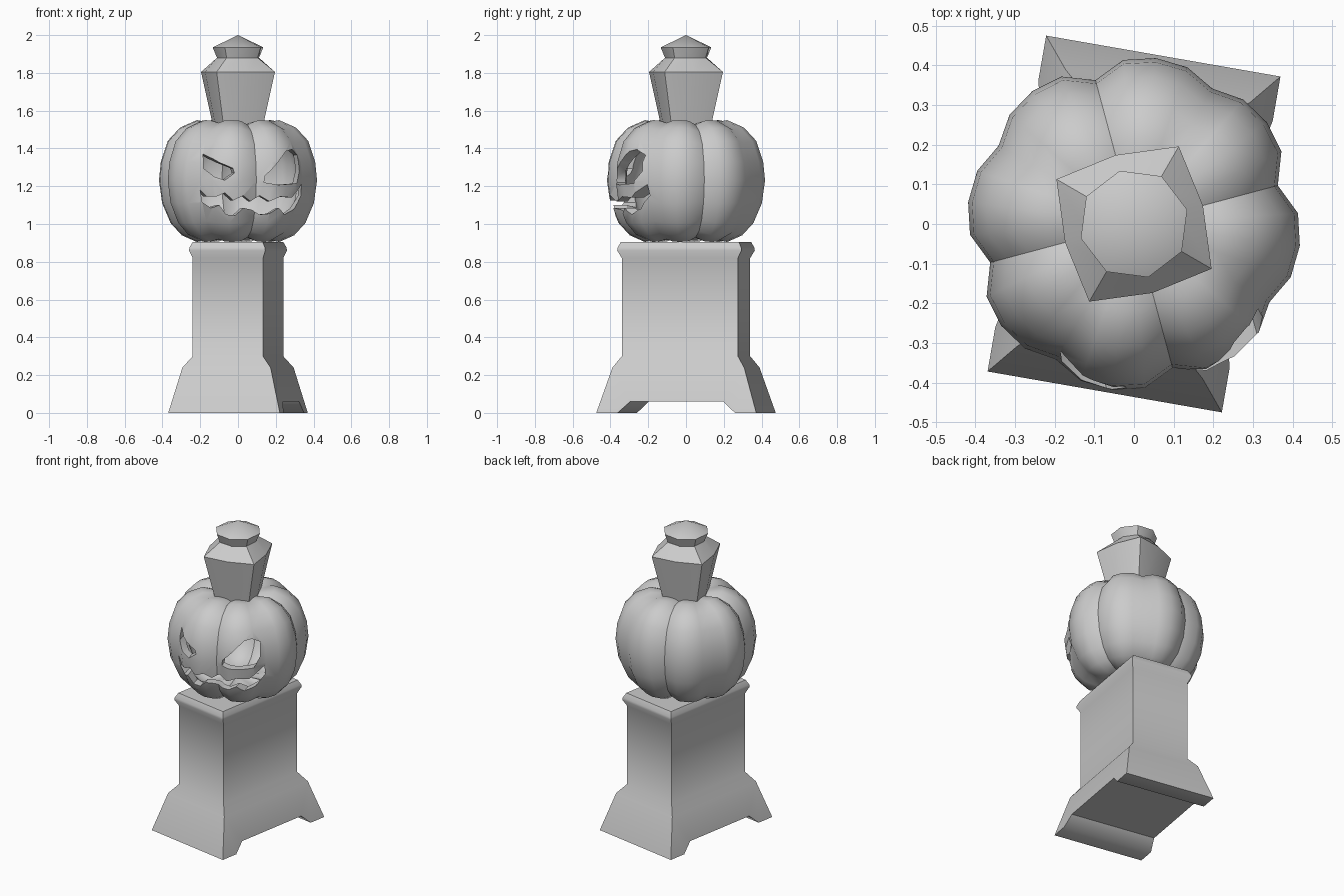
import bpy, bmesh, math
from mathutils import Vector

if "Cube" in bpy.data.objects:
    bpy.data.objects.remove(bpy.data.objects["Cube"])


def make(name, rings, angle=40):
    """Skin a stack of equal-length rings, cap both ends."""
    bm = bmesh.new()
    loops = [[bm.verts.new(p) for p in ring] for ring in rings]
    n = len(rings[0])
    for a, b in zip(loops, loops[1:]):
        for i in range(n):
            j = (i + 1) % n
            bm.faces.new((a[i], a[j], b[j], b[i]))
    bm.faces.new(loops[0])
    bm.faces.new(loops[-1])
    bmesh.ops.remove_doubles(bm, verts=bm.verts, dist=1e-5)
    bmesh.ops.recalc_face_normals(bm, faces=bm.faces)
    mesh = bpy.data.meshes.new(name)
    bm.to_mesh(mesh)
    bm.free()
    ob = bpy.data.objects.new(name, mesh)
    bpy.context.collection.objects.link(ob)
    smooth(ob, angle)
    return ob


def activate(ob):
    bpy.ops.object.select_all(action='DESELECT')
    ob.select_set(True)
    bpy.context.view_layer.objects.active = ob


def smooth(ob, angle):
    activate(ob)
    bpy.ops.object.shade_smooth_by_angle(angle=math.radians(angle))


def cut(ob, cutter):
    mod = ob.modifiers.new("cut", 'BOOLEAN')
    mod.operation = 'DIFFERENCE'
    mod.solver = 'EXACT'
    mod.object = cutter
    activate(ob)
    bpy.ops.object.modifier_apply(modifier=mod.name)
    bpy.data.objects.remove(cutter)


# Pedestal: stacked rectangles, turned slightly, with an arch between the feet
turn = math.radians(-9.9)


def spin(x, y, z):
    return (x * math.cos(turn) - y * math.sin(turn),
            x * math.sin(turn) + y * math.cos(turn), z)


steps = [(.30, .43, 0), (.237, .354, .24), (.189, .312, .30), (.189, .312, .82),
         (.205, .334, .86), (.203, .332, .875), (.188, .317, .905)]
pedestal = make("pedestal", [[spin(sx * hx, sy * hy, z) for sx, sy in
                ((-1, -1), (1, -1), (1, 1), (-1, 1))] for hx, hy, z in steps], 45)
arch = [(-.37, -.05), (-.25, .06), (.25, .06), (.37, -.05)]
cut(pedestal, make("arch_cutter", [[spin(x, y, z) for y, z in arch] for x in (-.5, .5)]))
smooth(pedestal, 45)

# Pumpkin: ribbed profile of revolution, deep and shallow grooves alternate
profile = [(0, .935), (.12, .925), (.22, .905), (.30, .94), (.36, 1.005),
           (.405, 1.11), (.422, 1.23), (.412, 1.33), (.375, 1.44), (.31, 1.51),
           (.22, 1.55), (.13, 1.535), (0, 1.50)]
FACE = math.radians(15)
MID = 1.23


def pumpkin_rings(scale):
    rings = []
    for r, z in profile:
        ring = []
        for i in range(32):
            a = FACE + i * math.tau / 32
            depth = .11 if i % 8 < 2 or i % 8 > 6 else .065
            k = depth * (1 - abs(math.sin(4 * (a - FACE)))) ** 1.5
            s = scale * (1 - k)
            sz = scale * (1 - k * .7 * min(1, r / .2))
            ring.append((r * s * math.cos(a), r * s * math.sin(a), MID + (z - MID) * sz))
        rings.append(ring)
    return rings


pumpkin = make("carved_pumpkin", pumpkin_rings(1))
cut(pumpkin, make("hollow_cutter", pumpkin_rings(.87)))

# Carved eyes and mouth: outlines as seen from the front, pushed along the face direction
left_eye = [(-.175, 1.37), (-.10, 1.325), (-.03, 1.295), (-.022, 1.27),
            (-.075, 1.232), (-.13, 1.25), (-.18, 1.295)]
right_eye = [(.14, 1.22), (.145, 1.255), (.20, 1.315), (.255, 1.385), (.29, 1.395),
             (.32, 1.365), (.325, 1.28), (.305, 1.215), (.21, 1.207)]
mouth = [(-.20, 1.18), (-.165, 1.145), (-.12, 1.145), (-.075, 1.165), (-.03, 1.125),
         (.025, 1.15), (.07, 1.12), (.12, 1.15), (.165, 1.12), (.22, 1.145),
         (.28, 1.14), (.335, 1.21), (.335, 1.15), (.30, 1.08), (.25, 1.05),
         (.215, 1.085), (.17, 1.055), (.125, 1.05), (.085, 1.075), (.03, 1.085),
         (-.01, 1.045), (-.06, 1.05), (-.10, 1.10), (-.14, 1.085), (-.185, 1.115)]
out = Vector((math.sin(FACE), -math.cos(FACE), 0))
for name, outline, radius in (("left_eye_cutter", left_eye, .40),
                              ("right_eye_cutter", right_eye, .40),
                              ("mouth_cutter", mouth, .39)):
    pts = [Vector((x, -math.sqrt(radius ** 2 - x * x), z)) for x, z in outline]
    cut(pumpkin, make(name, [[p + out * (d - p.dot(out)) for p in pts] for d in (.12, .6)]))
smooth(pumpkin, 40)

# Urn: bulged square body narrowing to an octagonal neck and pointed lid
urn = []
for corner, mid, z in ((.145, .118, 1.49), (.226, .18, 1.805), (.12, .115, 1.88),
                       (.139, .139, 1.935), (0, 0, 2.0)):
    urn.append([((mid, corner)[i % 2] * math.cos(math.radians(15 + 45 * i)),
                 (mid, corner)[i % 2] * math.sin(math.radians(15 + 45 * i)), z)
                for i in range(8)])
# The apex ring collapses, so skin the lid without its top cap
bm = bmesh.new()
loops = [[bm.verts.new(p) for p in ring] for ring in urn[:-1]]
tip = bm.verts.new((0, 0, 2.0))
bm.faces.new(loops[0])
for i in range(8):
    j = (i + 1) % 8
    for a, b in zip(loops, loops[1:]):
        bm.faces.new((a[i], a[j], b[j], b[i]))
    bm.faces.new((loops[-1][i], loops[-1][j], tip))
bmesh.ops.recalc_face_normals(bm, faces=bm.faces)
mesh = bpy.data.meshes.new("stem_urn")
bm.to_mesh(mesh)
bm.free()
stem = bpy.data.objects.new("stem_urn", mesh)
bpy.context.collection.objects.link(stem)
smooth(stem, 40)
